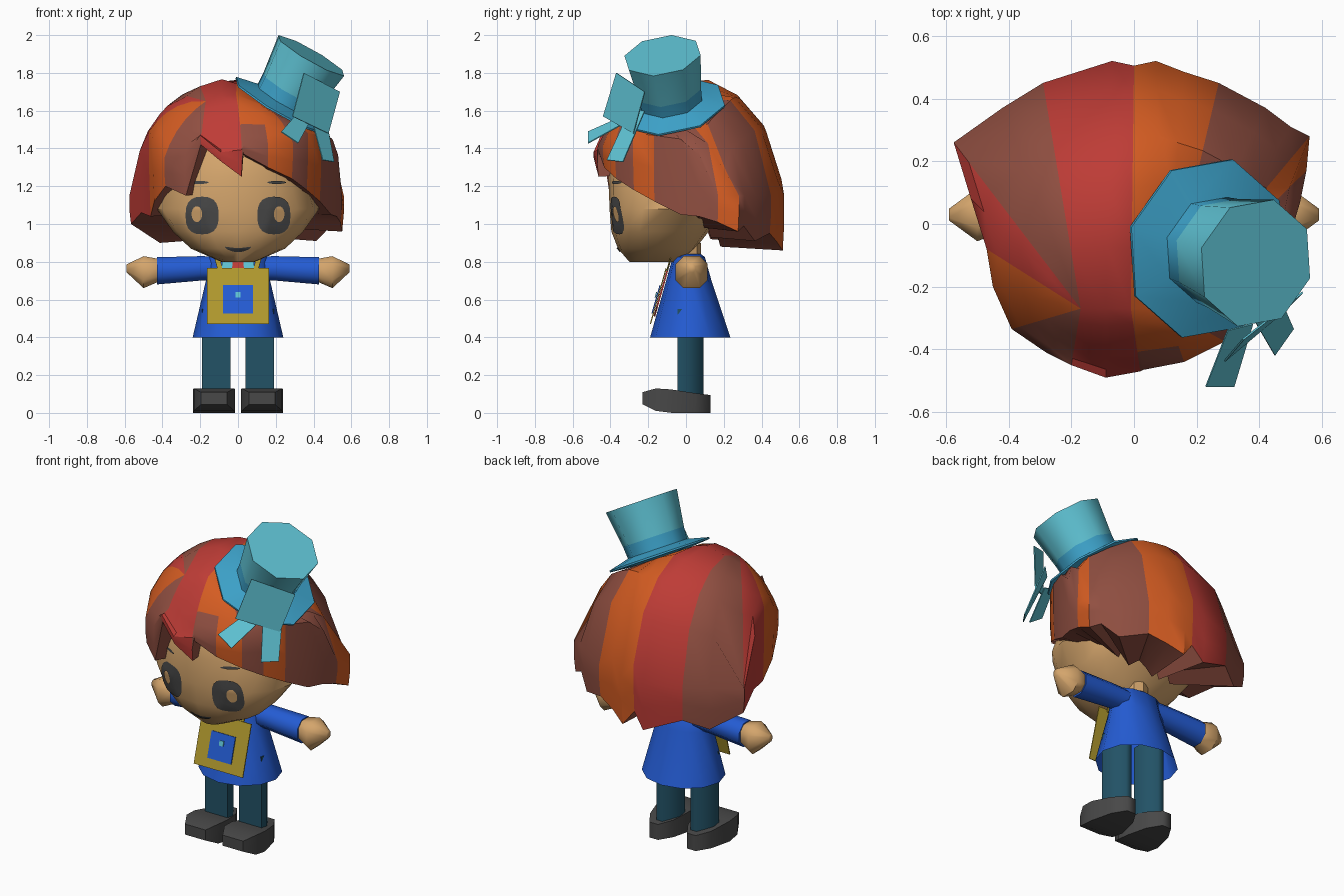
import bpy, bmesh, math
from mathutils import Vector
from mathutils.bvhtree import BVHTree

if "Cube" in bpy.data.objects:
    bpy.data.objects.remove(bpy.data.objects["Cube"])


def paint(name, r, g, b):
    m = bpy.data.materials.new(name)
    lin = [((c / 255 + 0.055) / 1.055) ** 2.4 for c in (r, g, b)]
    m.diffuse_color = (*lin, 1)
    m.use_nodes = True
    m.node_tree.nodes["Principled BSDF"].inputs["Base Color"].default_value = m.diffuse_color
    return m


SKIN = paint("skin", 212, 165, 108)
RED = paint("hair red", 190, 60, 54)
ORANGE = paint("hair orange", 212, 92, 34)
BROWN = paint("hair brown", 146, 80, 66)
TEAL = paint("hat teal", 95, 195, 212)
BLUE = paint("hat blue", 62, 165, 205)
COAT = paint("coat blue", 36, 92, 212)
PANTS = paint("trouser teal", 34, 82, 102)
GREY = paint("dark grey", 72, 72, 72)
GOLD = paint("mustard", 178, 154, 46)


def make(name, verts, faces, mats, index=None, angle=40):
    """Mesh object with consistent normals, per-face colours and angle smoothing."""
    me = bpy.data.meshes.new(name)
    me.from_pydata([tuple(v) for v in verts], [], faces)
    for m in mats:
        me.materials.append(m)
    if index:
        for p, i in zip(me.polygons, index):
            p.material_index = i
    bm = bmesh.new()
    bm.from_mesh(me)
    bmesh.ops.remove_doubles(bm, verts=bm.verts, dist=1e-5)
    bmesh.ops.recalc_face_normals(bm, faces=bm.faces)
    bm.to_mesh(me)
    bm.free()
    ob = bpy.data.objects.new(name, me)
    bpy.context.collection.objects.link(ob)
    bpy.ops.object.select_all(action='DESELECT')
    ob.select_set(True)
    bpy.context.view_layer.objects.active = ob
    bpy.ops.object.shade_smooth_by_angle(angle=math.radians(angle))
    return ob


def ring(c, u, v, n=12, power=2.0, turn=0.0):
    """Superellipse ring around c spanned by half axes u and v."""
    c, u, v = Vector(c), Vector(u), Vector(v)
    out = []
    for i in range(n):
        a = math.tau * (i + turn) / n
        p, q = math.cos(a), math.sin(a)
        out.append(c + u * math.copysign(abs(p) ** (2 / power), p)
                   + v * math.copysign(abs(q) ** (2 / power), q))
    return out


def loft(name, rings, mats, band=None, caps=(True, True), angle=40):
    """Skin a row of equal rings; band gives the colour of each step."""
    n = len(rings[0])
    verts = [p for r in rings for p in r]
    faces, idx = [], []
    for k in range(len(rings) - 1):
        for i in range(n):
            j = (i + 1) % n
            faces.append((k * n + i, k * n + j, (k + 1) * n + j, (k + 1) * n + i))
            idx.append(band[k] if band else 0)
    for on, start, k in ((caps[0], 0, 0), (caps[1], len(verts) - n, -1)):
        if on:
            faces.append(tuple(range(start, start + n)))
            idx.append(band[k] if band else 0)
    return make(name, verts, faces, mats, idx, angle)


def plate(name, corners, mat, depth=0.006):
    """Thin flat plate from its outline."""
    c = [Vector(p) for p in corners]
    n = (c[1] - c[0]).cross(c[-1] - c[0]).normalized() * depth
    return loft(name, [c, [p + n for p in c]], [mat], angle=20)


# Head with pointed cheeks
HEAD = [(.80, .09, -.30, -.02), (.87, .25, -.36, .05), (.96, .345, -.395, .12), (1.08, .43, -.405, .2),
        (1.25, .375, -.41, .26), (1.45, .34, -.36, .28), (1.58, .2, -.2, .2)]
head = loft("head", [ring((0, (f + b) / 2, z), (w, 0, 0), (0, (b - f) / 2, 0), 16, 2.2)
                     for z, w, f, b in HEAD], [SKIN])
tree = BVHTree.FromPolygons([v.co for v in head.data.vertices], [p.vertices for p in head.data.polygons])


def on_face(x, z, lift):
    hit = tree.ray_cast(Vector((x, -2, z)), Vector((0, 1, 0)))[0]
    return Vector((x, (hit.y if hit else -.35) - lift, z))


def face_patch(name, x, z, rx, rz, mat, lift=.006, power=2.0, bend=0.0):
    """Oval patch lying on the face; bend lifts its ends."""
    n, steps = 20, 4
    verts, faces = [on_face(x, z, lift)], []
    for k in range(1, steps + 1):
        for p in ring((0, 0, 0), (rx * k / steps, 0, 0), (0, 0, rz * k / steps), n, power):
            verts.append(on_face(x + p.x, z + p.z + bend * (p.x / rx) ** 2, lift))
    for i in range(n):
        j = (i + 1) % n
        faces.append((0, 1 + i, 1 + j))
        for k in range(steps - 1):
            a = 1 + k * n
            faces.append((a + i, a + n + i, a + n + j, a + j))
    make(name, verts, faces, [mat])


for s, side in ((-1, "left"), (1, "right")):
    face_patch(side + "_eye", s * .19, 1.045, .088, .1, GREY, power=2.6)
    face_patch(side + "_eye_glint", s * .218, 1.052, .028, .042, SKIN, .011)
    face_patch(side + "_brow", s * .205, 1.22, .05, .008, GREY)
face_patch("mouth", 0, .862, .07, .011, GREY, bend=.016)

# Hat frame, tilted to one side
base = Vector((.24, -.08, 1.635))
axis = (Vector((.39, -.125, 1.895)) - base).normalized()
hu = Vector((0, 1, 0)).cross(axis).normalized()
hv = axis.cross(hu)

# Hair: striped locks running from a front parting out to a ragged rim (x, y, tip height, colour)
R, O, B = 0, 1, 2
LOCKS = [(-.28, -.41, 1.15, B), (-.20, -.45, 1.42, R), (-.09, -.49, 1.33, R), (.02, -.47, 1.25, B),
         (.03, -.465, 1.37, B), (.16, -.44, 1.30, O), (.29, -.375, 1.24, B), (.37, -.28, 1.18, O),
         (.44, -.17, 1.12, B), (.50, -.03, 1.05, B), (.53, .07, 1.04, B), (.55, .17, 1.01, O),
         (.56, .28, .96, B), (.50, .31, .99, B), (.42, .37, .91, B), (.27, .45, .95, O), (.16, .485, .91, O),
         (.07, .52, .86, O), (0, .505, .95, R), (-.07, .52, .86, R), (-.29, .45, .95, B), (-.42, .37, .90, B),
         (-.575, .26, 1.0, R), (-.52, .08, 1.06, R), (-.47, -.08, 1.04, O), (-.45, -.2, 1.12, O),
         (-.39, -.335, 1.2, B)]


def dome(x, y):
    """Rounded skull height, cut flat beneath the hat."""
    z = 1.15 + .63 * math.sqrt(max(0, 1 - (x / .57) ** 2 - (y / .51) ** 2))
    flat = base - axis * .03
    return min(z, flat.z - (axis.x * (x - flat.x) + axis.y * (y - flat.y)) / axis.z)


def root(x):
    """Start of a lock on the parting line."""
    return (-.17 if x < -.15 else -.09 if x < -.05 else -.01 if x < .05 else .1, -.27)


rows = []
for s in (0, .25, .5, .7, .88, 1):
    row = []
    for x, y, tip, _ in LOCKS:
        px, py = root(x)
        u, v = px + (x - px) * s, py + (y - py) * s
        row.append((u, v, max(dome(u, v), tip + .05)))
    rows.append(row)
rows.append([(x, y, (p[2] + t) / 2) for (x, y, t, _), p in zip(LOCKS, rows[-1])])
rows.append([(x * .985, y * .985, t) for x, y, t, _ in LOCKS])
rows.append([(x * .35, y * .35, t + .02) for x, y, t, _ in LOCKS])
n = len(LOCKS)
faces, idx = [], []
for i in range(n):
    j = (i + 1) % n
    for k in range(len(rows) - 1):
        a = k * n
        faces.append((a + i, a + n + i, a + n + j, a + j))
        inner, crown = k == len(rows) - 2, k < 3 and i in (3, 4)
        idx.append(B if inner else O if crown else LOCKS[i][3])
make("hair", [p for r in rows for p in r], faces, [RED, ORANGE, BROWN], idx, 35)

# Top hat: brim, blue band and crown
HAT = [(-.03, .17), (-.02, .295), (-.01, .295), (.02, .175), (.09, .18), (.30, .21)]
loft("top_hat", [ring(base + axis * h, hu * r, hv * r, 8, 2, .7) for h, r in HAT],
     [BLUE, TEAL], [0, 0, 0, 0, 1], angle=50)

# Hat bow and ribbon tails
plate("bow", [(.35, -.37, 1.80), (.54, -.22, 1.70), (.48, -.28, 1.48), (.29, -.44, 1.57)], TEAL)
plate("ribbon_tail_inner", [(.30, -.34, 1.57), (.38, -.32, 1.54), (.32, -.52, 1.43), (.23, -.52, 1.49)], TEAL)
plate("ribbon_tail_outer", [(.38, -.30, 1.60), (.46, -.22, 1.60), (.51, -.335, 1.33), (.45, -.42, 1.34)], TEAL)

# Coat, neck
COATS = [(.84, .09, -.045, .08), (.825, .16, -.07, .1), (.70, .17, -.105, .135), (.40, .24, -.19, .235)]
loft("coat", [ring((0, (f + b) / 2, z), (w, 0, 0), (0, (b - f) / 2, 0), 12, 2)
              for z, w, f, b in COATS], [COAT], caps=(True, False))
loft("neck", [ring((0, .01, z), (.07, 0, 0), (0, .07, 0), 8) for z in (.78, .9)], [SKIN])

# Arms, hands, legs (flat front, pointed back) and shoes on both sides
LEG = [(-.076, -.046), (.076, -.046), (.076, .005), (.02, .092), (-.02, .092), (-.076, .005)]
SHOE = [(-.23, .07, .045, .11), (-.16, .108, .01, .13), (-.08, .112, 0, .125),
        (.05, .08, 0, .105), (.13, .03, 0, .095)]
for s, side in ((-1, "left"), (1, "right")):
    loft(side + "_sleeve", [ring((s * x, .03, z), (0, h, 0), (0, 0, h), 8, 2, .5)
                            for x, z, h in ((.10, .767, .066), (.2, .765, .07), (.43, .752, .078))],
         [COAT], angle=60)
    loft(side + "_hand", [ring((s * x, .03, z), (0, w, 0), (0, 0, h), 8, 2.6, .5)
                          for x, z, w, h in ((.42, .755, .06, .064), (.50, .745, .09, .09),
                                             (.59, .765, .02, .022))], [SKIN], angle=60)
    loft(side + "_leg", [[Vector((s * .115 + x, y, z)) for x, y in LEG] for z in (.09, .55)],
         [PANTS], angle=65)
    loft(side + "_shoe", [ring((s * .127, y, (a + b) / 2), (w, 0, 0), (0, 0, (b - a) / 2), 4, 60, .5)
                          for y, w, a, b in SHOE], [GREY], angle=60)


def front_plate(name, outline, mat, lift, depth=.006):
    """Plate lying parallel to the sloping coat front."""
    plate(name, [(x, -.07 - (.825 - z) * .283 - lift, z) for x, z in outline], mat, depth)


def box(w, z0, z1):
    return [(-w, z0), (w, z0), (w, z1), (-w, z1)]


# Collar, tie, straps and square bag
front_plate("tie", [(-.025, .82), (-.055, .56), (0, .51), (.055, .56), (.025, .82)], RED, .004, .009)
front_plate("bag", box(.165, .47, .765), GOLD, .015, .006)
front_plate("bag_panel", box(.08, .525, .675), COAT, .022)
front_plate("bag_button", box(.014, .61, .638), TEAL, .029)
for s, side in ((-1, "left"), (1, "right")):
    collar = [(.03, .75), (.09, .75), (.08, .82), (.03, .82)]
    strap = [(.08, .75), (.105, .75), (.125, .82), (.095, .82)]
    for part, pts, mat, lift in (("_collar", collar, TEAL, .006), ("_strap", strap, GOLD, .008)):
        front_plate(side + part, [(s * x, z) for x, z in pts[::s]], mat, lift)
